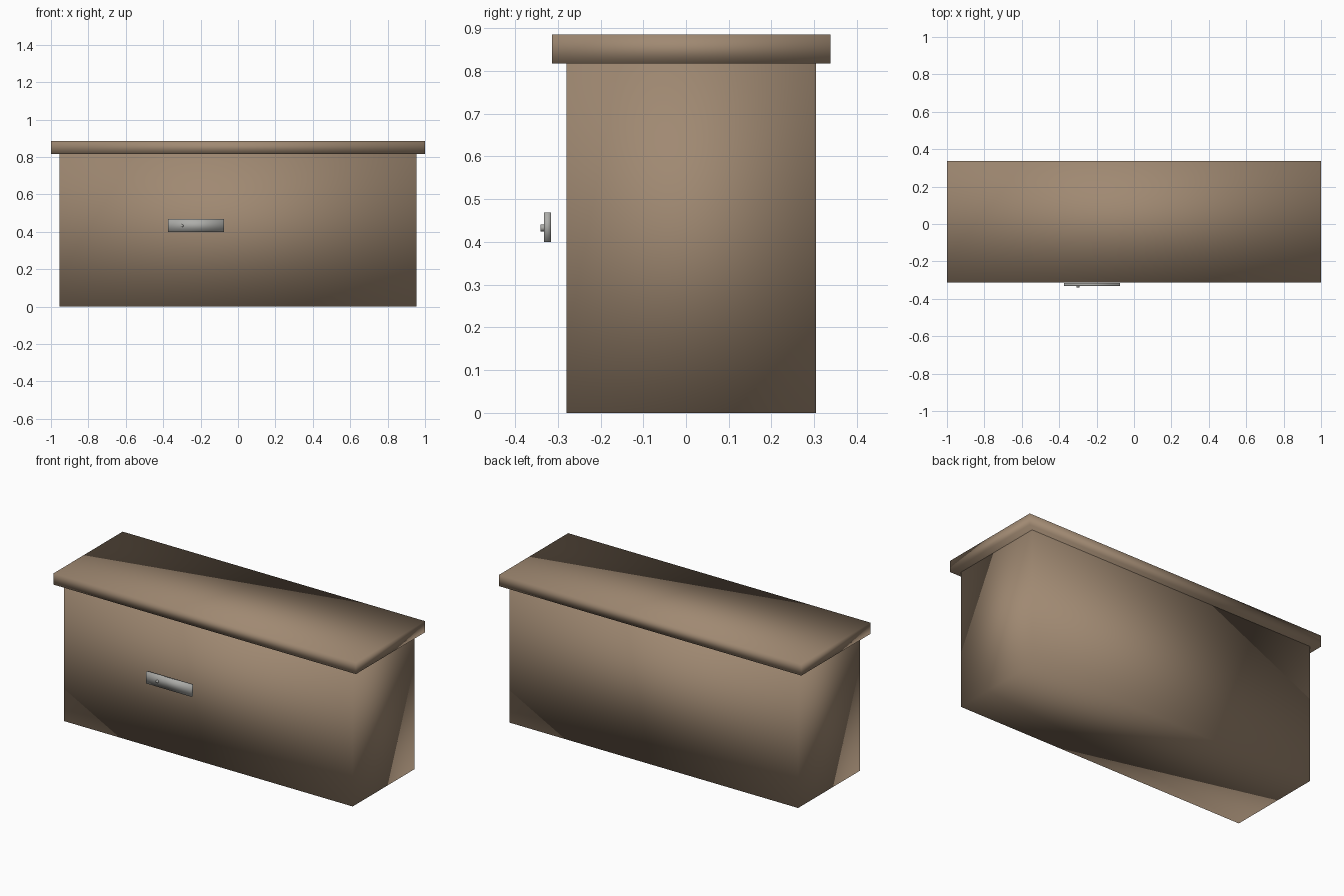
import bpy
import math
from mathutils import Vector

old = bpy.data.objects.get("Cube")
if old:
    bpy.data.objects.remove(old, do_unlink=True)


def make_material(name, rgb, metallic=0.0):
    mat = bpy.data.materials.new(name)
    mat.use_nodes = True
    bsdf = mat.node_tree.nodes["Principled BSDF"]
    bsdf.inputs["Base Color"].default_value = (*rgb, 1)
    bsdf.inputs["Roughness"].default_value = 0.7
    bsdf.inputs["Metallic"].default_value = metallic
    mat.diffuse_color = (*rgb, 1)
    return mat


def finish(name, mat):
    obj = bpy.context.object
    obj.name = obj.data.name = name
    obj.data.materials.append(mat)
    bpy.ops.object.transform_apply(location=False, rotation=True, scale=True)
    bpy.ops.object.shade_smooth()
    return obj


def box(name, low, high, mat):
    """Smooth-shaded box spanning two opposite corners."""
    low, high = Vector(low), Vector(high)
    bpy.ops.mesh.primitive_cube_add(size=1, location=(low + high) / 2)
    bpy.context.object.scale = high - low
    return finish(name, mat)


wood = make_material("brown wood", (0.35, 0.25, 0.168))
metal = make_material("grey metal", (0.42, 0.42, 0.40))

# Cabinet and overhanging top
box("cabinet_body", (-0.955, -0.28, 0), (0.955, 0.304, 0.817), wood)
box("top_slab", (-1, -0.314, 0.817), (1, 0.338, 0.885), wood)

# Metal plate standing just off the front, with a small round stud
box("front_plate", (-0.375, -0.332, 0.40), (-0.075, -0.316, 0.469), metal)
bpy.ops.mesh.primitive_cylinder_add(
    vertices=16, radius=0.008, depth=0.012,
    location=(-0.3, -0.334, 0.433), rotation=(math.pi / 2, 0, 0))
finish("plate_stud", metal)
